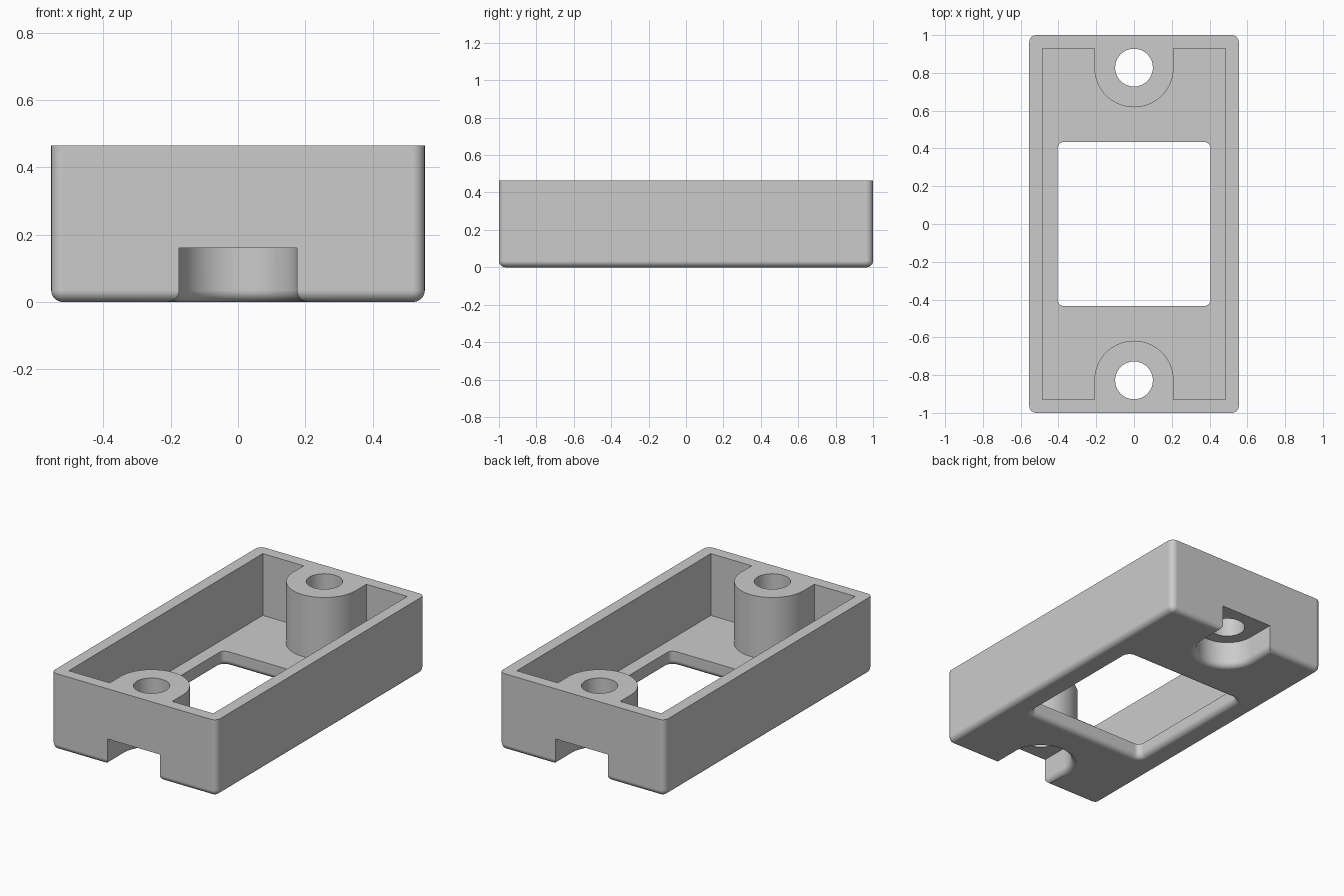
import bpy, bmesh
from math import sin, cos, pi

W, L, H = 0.555, 1.0, 0.465        # half width, half length, height
WALL, FLOOR = 0.07, 0.09
FILLET = 0.035
HOLE_Y = 0.828

if "Cube" in bpy.data.objects:
    bpy.data.objects.remove(bpy.data.objects["Cube"], do_unlink=True)

grey = bpy.data.materials.new("light grey")
grey.use_nodes = True
grey.diffuse_color = (0.6, 0.6, 0.6, 1)
grey.node_tree.nodes["Principled BSDF"].inputs["Base Color"].default_value = (0.6, 0.6, 0.6, 1)


def arc(cx, cy, r, a0, a1, n):
    angles = [a0 + (a1 - a0) * i / n for i in range(n + 1)]
    return [(cx + r * cos(a), cy + r * sin(a)) for a in angles]


def rounded_rect(hx, hy, r):
    corners = [(1, 1), (-1, 1), (-1, -1), (1, -1)]
    return [p for i, (sx, sy) in enumerate(corners)
            for p in arc(sx * (hx - r), sy * (hy - r), r, i * pi / 2, (i + 1) * pi / 2, 6)]


def turned(points):
    return [(-x, -y) for x, y in points]


def loft(name, rings):
    """Closed solid through stacked (outline, z) rings."""
    bm = bmesh.new()
    rows = [[bm.verts.new((x, y, z)) for x, y in pts] for pts, z in rings]
    n = len(rows[0])
    for lo, hi in zip(rows, rows[1:]):
        for i in range(n):
            j = (i + 1) % n
            bm.faces.new((lo[i], lo[j], hi[j], hi[i]))
    bm.faces.new(rows[0][::-1])
    bm.faces.new(rows[-1])
    bmesh.ops.recalc_face_normals(bm, faces=bm.faces)
    mesh = bpy.data.meshes.new(name)
    bm.to_mesh(mesh)
    bm.free()
    mesh.materials.append(grey)
    ob = bpy.data.objects.new(name, mesh)
    bpy.context.collection.objects.link(ob)
    return ob


# Quarter-round profile as (offset, height), from the underside upwards
STEPS = 7
round_profile = [(FILLET * (1 - cos(a)), FILLET * (1 - sin(a)))
                 for a in [pi / 2 * (1 - i / STEPS) for i in range(STEPS + 1)]]


def flared_cutter(name, outline, top):
    """Cutter that widens at the underside to leave a rounded edge."""
    rings = [(outline(FILLET), -0.1)] + [(outline(o), z) for o, z in round_profile]
    return loft(name, rings + [(outline(0), top)])


# Outer block with rounded bottom edges
def body_outline(o):
    return rounded_rect(W - o, L - o, FILLET + 0.002 - o)


housing = loft("housing", [(body_outline(o), z) for o, z in round_profile] + [(body_outline(0), H)])

# Open cavity that leaves a screw post at each end
end = [(W - WALL, L - WALL), (0.21, L - WALL)]
end += arc(0, HOLE_Y, 0.21, 0, -pi, 40)
end += [(-0.21, L - WALL), (WALL - W, L - WALL)]
cutters = [loft("cavity_cutter", [(end + turned(end), FLOOR), (end + turned(end), H + 0.1)])]

# Window through the floor
cutters.append(flared_cutter(
    "window_cutter", lambda o: rounded_rect(0.405 + o, 0.435 + o, FILLET + o), FLOOR + 0.1))


# Screw holes and the open slots below them
def slot(o):
    r = 0.175 + o
    return arc(0, HOLE_Y, r, -pi, 0, 36) + [(r, L + 0.1), (-r, L + 0.1)]


for side, flip in (("back", lambda p: p), ("front", turned)):
    cutters.append(flared_cutter(side + "_slot_cutter", lambda o: flip(slot(o)), 0.16))
    ring = flip(arc(0, HOLE_Y, 0.1, 0, 2 * pi, 40)[:-1])
    cutters.append(loft(side + "_hole_cutter", [(ring, 0.1), (ring, H + 0.1)]))

bpy.context.view_layer.objects.active = housing
for cutter in cutters:
    cutter.hide_render = True
    mod = housing.modifiers.new(cutter.name, "BOOLEAN")
    mod.operation = "DIFFERENCE"
    mod.solver = "EXACT"
    mod.object = cutter
    bpy.ops.object.modifier_apply(modifier=mod.name)
    bpy.data.objects.remove(cutter, do_unlink=True)

# Smooth curves, crisp edges, flat large faces
bpy.ops.object.select_all(action="DESELECT")
housing.select_set(True)
bpy.ops.object.shade_smooth_by_angle(angle=pi / 6)
normals = housing.modifiers.new("weighted_normals", "WEIGHTED_NORMAL")
normals.keep_sharp = True
